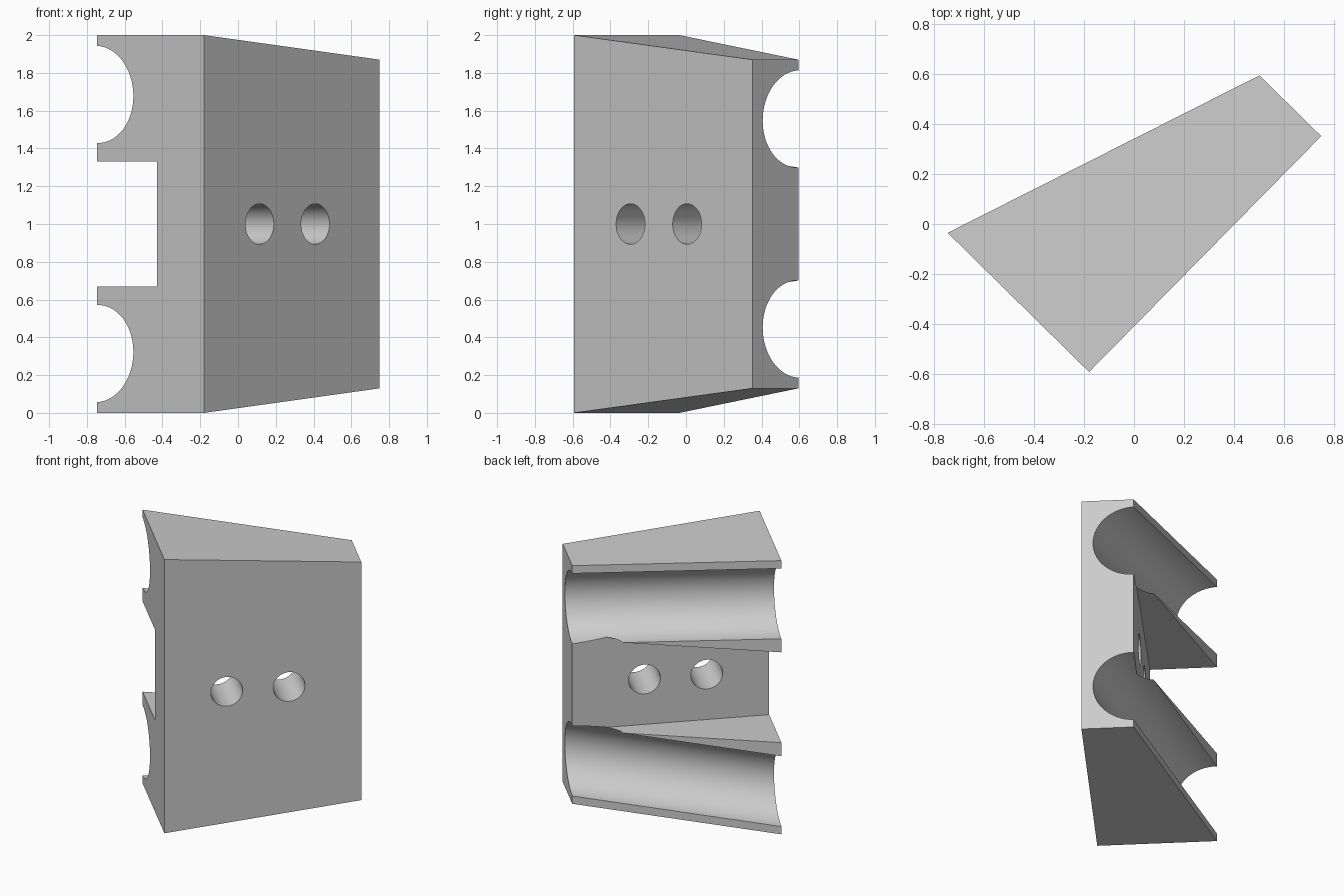
import bpy, bmesh, math
from mathutils import Vector, Matrix

cube = bpy.data.objects.get("Cube")
if cube:
    bpy.data.objects.remove(cube)

# Local frame: u along the front face, v into the depth, origin at the near corner
CORNER = Vector((-0.18, -0.593, 0))
U = Vector((0.93, 0.945, 0)).normalized()
V = Vector((-U.y, U.x, 0))
LENGTH, DEEP, SHALLOW, DROP = 1.326, 0.795, 0.347, 0.13


def at(u, v, z):
    return CORNER + U * u + V * v + Vector((0, 0, z))


grey = bpy.data.materials.new("plain grey")
grey.use_nodes = True
grey.diffuse_color = (0.6, 0.6, 0.6, 1)
grey.node_tree.nodes["Principled BSDF"].inputs["Base Color"].default_value = (0.6, 0.6, 0.6, 1)


def make(name, bm):
    bmesh.ops.recalc_face_normals(bm, faces=bm.faces)
    mesh = bpy.data.meshes.new(name)
    bm.to_mesh(mesh)
    bm.free()
    mesh.materials.append(grey)
    obj = bpy.data.objects.new(name, mesh)
    bpy.context.collection.objects.link(obj)
    return obj


def prism(name, plan):
    """Six-sided solid from plan corners given as (u, v, bottom, top)."""
    bm = bmesh.new()
    low = [bm.verts.new(at(u, v, b)) for u, v, b, t in plan]
    high = [bm.verts.new(at(u, v, t)) for u, v, b, t in plan]
    bm.faces.new(low)
    bm.faces.new(high)
    for i in range(len(plan)):
        j = (i + 1) % len(plan)
        bm.faces.new((low[i], low[j], high[j], high[i]))
    return make(name, bm)


def rod(name, start, end, radius, sides=64, overshoot=0.5):
    """Cylinder between two points, running past both ends."""
    axis = end - start
    bm = bmesh.new()
    place = Matrix.Translation((start + end) / 2) @ axis.to_track_quat('Z', 'Y').to_matrix().to_4x4()
    bmesh.ops.create_cone(bm, cap_ends=True, segments=sides, radius1=radius, radius2=radius,
                          depth=axis.length + 2 * overshoot, matrix=place)
    return make(name, bm)


# Wedge block that gets thinner and shorter toward one end
block = prism("wedge_block", [
    (0, 0, 0, 2), (LENGTH, 0, DROP, 2 - DROP),
    (LENGTH, SHALLOW, DROP, 2 - DROP), (0, DEEP, 0, 2)])

# Square channel across the back
cutters = [prism("channel_cutter", [
    (u, v, 0.67, 1.33) for u, v in ((-1, 0.349), (2, 0.349), (2, 2), (-1, 2))])]

# Two round grooves following the sloped back, mirrored about mid height
for side, name in ((1, "upper_groove_cutter"), (-1, "lower_groove_cutter")):
    cutters.append(rod(name, at(0, DEEP, 1 + side * 0.686),
                       at(LENGTH, SHALLOW, 1 + side * 0.556), 0.256))

# Two screw holes through the thin wall
for i in range(2):
    u = 0.42 * (i + 1)
    cutters.append(rod("hole_cutter", at(u, 0, 1), at(u, SHALLOW, 1), 0.107))

bpy.ops.object.select_all(action='DESELECT')
bpy.context.view_layer.objects.active = block
block.select_set(True)
for cutter in cutters:
    cutter.hide_render = True
    cut = block.modifiers.new(cutter.name, 'BOOLEAN')
    cut.operation = 'DIFFERENCE'
    cut.solver = 'EXACT'
    cut.object = cutter
    bpy.ops.object.modifier_apply(modifier=cut.name)
    bpy.data.objects.remove(cutter)

bpy.ops.object.shade_smooth_by_angle(angle=math.radians(15))
